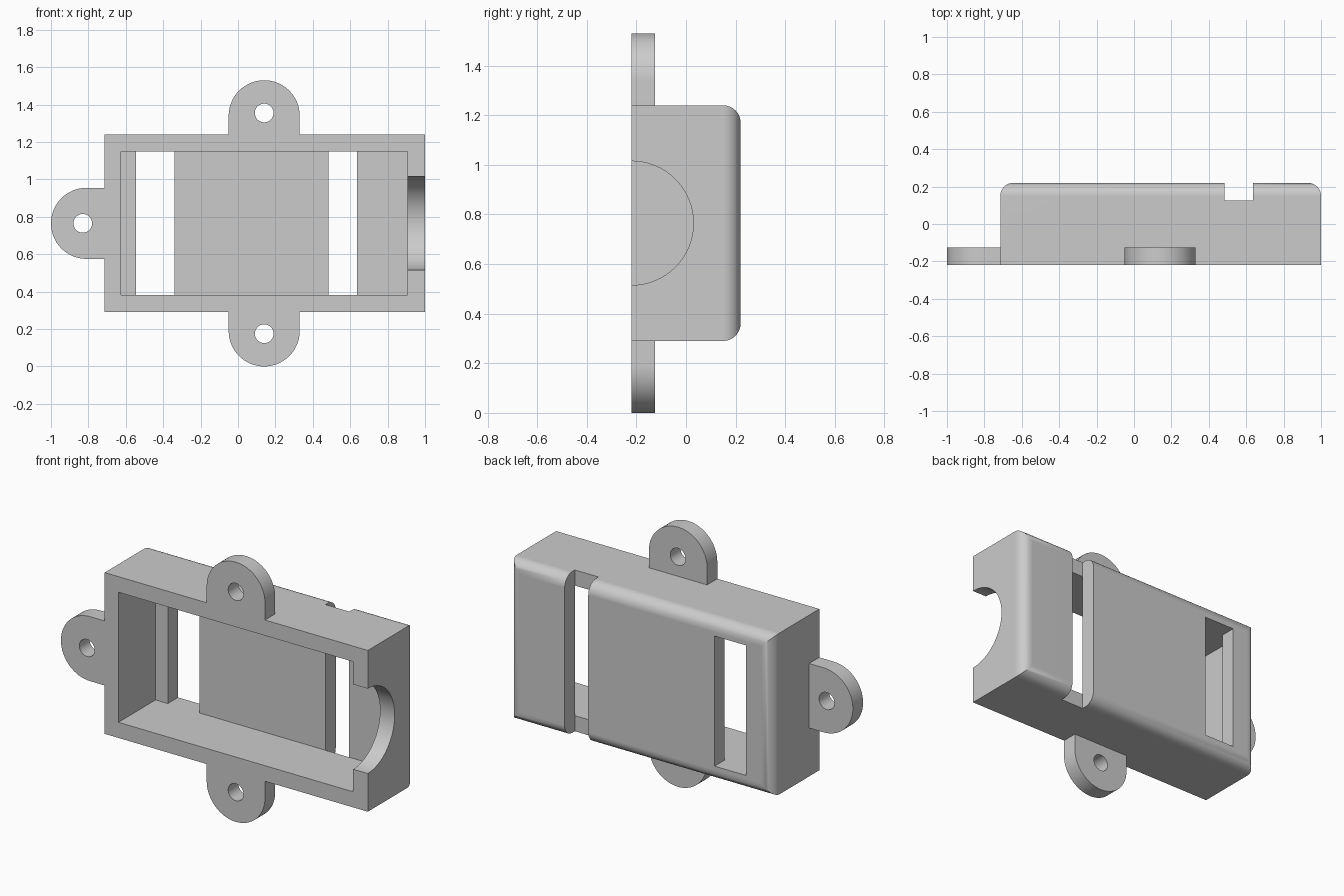
import bpy
import bmesh
from math import cos, sin, pi, radians
from mathutils import Matrix, Vector

cube = bpy.data.objects.get("Cube")
if cube:
    bpy.data.objects.remove(cube, do_unlink=True)

FRONT, BACK = -0.22, 0.22       # case depth
FLOOR = 0.125                   # inner face of the back wall
LUG_BACK = -0.125
MID_Z = 0.765

grey = bpy.data.materials.new("plain_grey")
grey.use_nodes = True
grey.diffuse_color = (0.6, 0.6, 0.6, 1)
grey.node_tree.nodes["Principled BSDF"].inputs["Base Color"].default_value = (0.6, 0.6, 0.6, 1)


def make_object(name, bm):
    bmesh.ops.recalc_face_normals(bm, faces=bm.faces)
    mesh = bpy.data.meshes.new(name)
    bm.to_mesh(mesh)
    bm.free()
    obj = bpy.data.objects.new(name, mesh)
    bpy.context.collection.objects.link(obj)
    return obj


def box(name, x, y, z, back_radius=0):
    bm = bmesh.new()
    bmesh.ops.create_cube(bm, size=1)
    for v in bm.verts:
        v.co = Vector([(lo + hi) / 2 + c * (hi - lo) for c, (lo, hi) in zip(v.co, (x, y, z))])
    if back_radius:
        rim = [e for e in bm.edges if all(v.co.y > y[1] - 0.001 for v in e.verts)]
        bmesh.ops.bevel(bm, geom=rim, offset=back_radius, offset_type='OFFSET',
                        segments=8, profile=0.5, affect='EDGES')
    return make_object(name, bm)


def cylinder(name, centre, radius, depth, axis):
    bm = bmesh.new()
    turn = Matrix.Rotation(pi / 2, 4, 'Y' if axis == 'X' else 'X')
    bmesh.ops.create_cone(bm, cap_ends=True, segments=64, radius1=radius, radius2=radius,
                          depth=depth, matrix=Matrix.Translation(centre) @ turn)
    return make_object(name, bm)


def lug(name, x, z, angle, radius=0.19, reach=0.15, steps=32):
    """Half-round tab pointing along the angle, with a square root inside the wall."""
    outline = [(radius * cos(angle - pi / 2 + pi * i / steps),
                radius * sin(angle - pi / 2 + pi * i / steps)) for i in range(steps + 1)]
    bx, bz = -reach * cos(angle), -reach * sin(angle)
    outline += [(outline[-1][0] + bx, outline[-1][1] + bz),
                (outline[0][0] + bx, outline[0][1] + bz)]
    bm = bmesh.new()
    face = bm.faces.new([bm.verts.new((x + px, FRONT, z + pz)) for px, pz in outline])
    extruded = bmesh.ops.extrude_face_region(bm, geom=[face])["geom"]
    moved = [g for g in extruded if isinstance(g, bmesh.types.BMVert)]
    bmesh.ops.translate(bm, verts=moved, vec=(0, LUG_BACK - FRONT, 0))
    return make_object(name, bm)


def combine(target, tool, operation):
    mod = target.modifiers.new("combine", 'BOOLEAN')
    mod.operation, mod.solver, mod.object = operation, 'EXACT', tool
    bpy.context.view_layer.objects.active = target
    bpy.ops.object.modifier_apply(modifier=mod.name)
    bpy.data.objects.remove(tool, do_unlink=True)


# Case with rounded back rim
case = box("mounting_case", (-0.715, 1.0), (FRONT, BACK), (0.29, 1.24), 0.07)

# Three mounting lugs: top, bottom and side
lugs = [("top_lug", 0.14, 1.34, pi / 2, (0.14, 1.355)),
        ("bottom_lug", 0.14, 0.19, -pi / 2, (0.14, 0.175)),
        ("side_lug", -0.81, MID_Z, pi, (-0.83, MID_Z))]
for name, x, z, angle, hole in lugs:
    combine(case, lug(name, x, z, angle), 'UNION')

# Open cavity, back window, full-height slot and round cable notch
cutters = [
    box("cavity", (-0.625, 0.905), (FRONT - 0.1, FLOOR), (0.382, 1.148)),
    box("window", (-0.545, -0.34), (0, BACK + 0.1), (0.382, 1.148)),
    box("slot", (0.483, 0.637), (FLOOR, BACK + 0.1), (0.2, 1.34)),
    cylinder("cable_notch", (1.0, FRONT, MID_Z), 0.25, 0.3, 'X'),
]
# Screw holes
cutters += [cylinder("screw_hole", (hx, FRONT, hz), 0.05, 0.4, 'Y')
            for *_, (hx, hz) in lugs]
for cutter in cutters:
    combine(case, cutter, 'DIFFERENCE')

# Finish
case.data.materials.clear()
case.data.materials.append(grey)
for poly in case.data.polygons:
    poly.material_index = 0
bpy.ops.object.select_all(action='DESELECT')
case.select_set(True)
bpy.context.view_layer.objects.active = case
bpy.ops.object.shade_smooth_by_angle(angle=radians(30))
weighted = case.modifiers.new("even_shading", 'WEIGHTED_NORMAL')
weighted.keep_sharp = True
